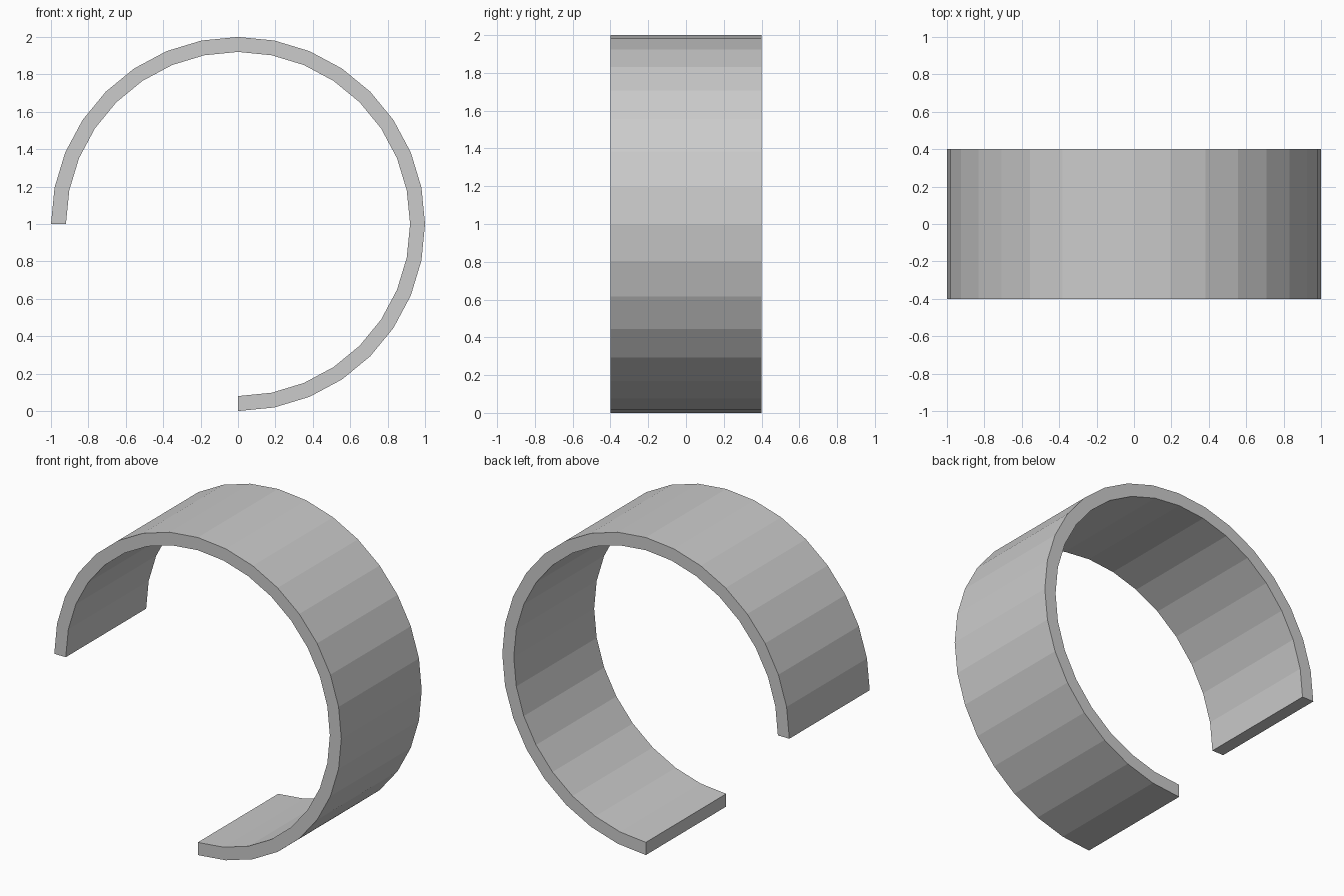
import bpy, bmesh
from math import cos, sin, radians

if "Cube" in bpy.data.objects:
    bpy.data.objects.remove(bpy.data.objects["Cube"])

OUTER, INNER, HALF_DEPTH, CENTRE_Z = 1.0, 0.92, 0.4, 1.0
SEGMENTS = 24  # three quarters of a 32-sided circle


def section(bm, angle):
    """Rectangular cross-section of the band at one angle."""
    corners = [(OUTER, -HALF_DEPTH), (OUTER, HALF_DEPTH),
               (INNER, HALF_DEPTH), (INNER, -HALF_DEPTH)]
    return [bm.verts.new((r * cos(angle), y, CENTRE_Z + r * sin(angle)))
            for r, y in corners]


# Open band: sweep the section from the bottom, round the right, to the left
bm = bmesh.new()
rings = [section(bm, radians(-90 + 270 * i / SEGMENTS)) for i in range(SEGMENTS + 1)]
for a, b in zip(rings, rings[1:]):
    for i in range(4):
        j = (i + 1) % 4
        bm.faces.new((a[i], a[j], b[j], b[i]))

# End caps
bm.faces.new(rings[0])
bm.faces.new(rings[-1])
bmesh.ops.recalc_face_normals(bm, faces=bm.faces)

mesh = bpy.data.meshes.new("open_band")
bm.to_mesh(mesh)
bm.free()
bpy.context.collection.objects.link(bpy.data.objects.new("open_band", mesh))
